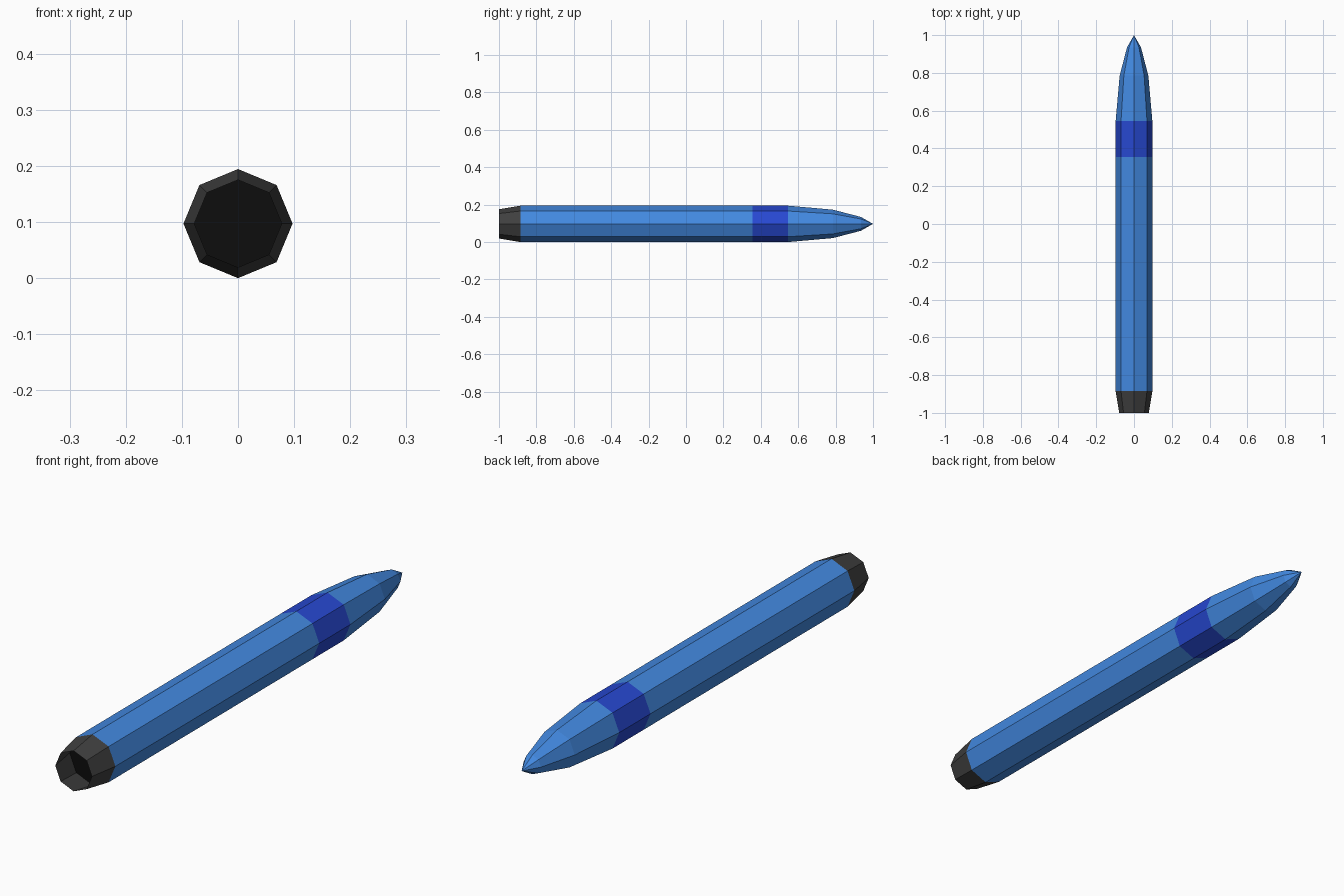
import bpy, bmesh, math

if "Cube" in bpy.data.objects:
    bpy.data.objects.remove(bpy.data.objects["Cube"])

SIDES, R, ZC = 8, 0.0972, 0.0972


def material(name, rgb):
    m = bpy.data.materials.new(name)
    m.diffuse_color = (*rgb, 1)
    m.use_nodes = True
    m.node_tree.nodes["Principled BSDF"].inputs["Base Color"].default_value = m.diffuse_color
    return m


def lathe(name, profile, mat):
    """Eight-sided surface along y from (y, radius) pairs; radius 0 makes a point."""
    bm = bmesh.new()
    rings = []
    for y, r in profile:
        if r == 0:
            rings.append([bm.verts.new((0, y, ZC))] * SIDES)
            continue
        angles = [2 * math.pi * i / SIDES for i in range(SIDES)]
        rings.append([bm.verts.new((r * math.cos(a), y, ZC + r * math.sin(a))) for a in angles])
    for a, b in zip(rings, rings[1:]):
        for i in range(SIDES):
            j = (i + 1) % SIDES
            corners = list(dict.fromkeys((a[j], a[i], b[i], b[j])))
            bm.faces.new(corners)
    mesh = bpy.data.meshes.new(name)
    bm.to_mesh(mesh)
    bm.free()
    mesh.materials.append(mat)
    obj = bpy.data.objects.new(name, mesh)
    bpy.context.collection.objects.link(obj)
    return obj


blue = material("body_blue", (0.055, 0.25, 0.75))
band = material("band_blue", (0.02, 0.065, 0.64))
grey = material("nozzle_grey", (0.05, 0.05, 0.05))
black = material("inner_black", (0.004, 0.004, 0.004))

# Main tube, coloured band and tapered nose
lathe("body", [(-0.885, R), (0.355, R)], blue)
lathe("band", [(0.355, R), (0.545, R)], band)
lathe("nose", [(0.545, R), (0.785, 0.076), (0.935, 0.037), (1.0, 0)], blue)

# Open nozzle with the dark bulkhead visible inside
lathe("nozzle", [(-1.0, 0.078), (-0.885, R)], grey)
lathe("bulkhead", [(-0.885, 0), (-0.885, R)], black)
